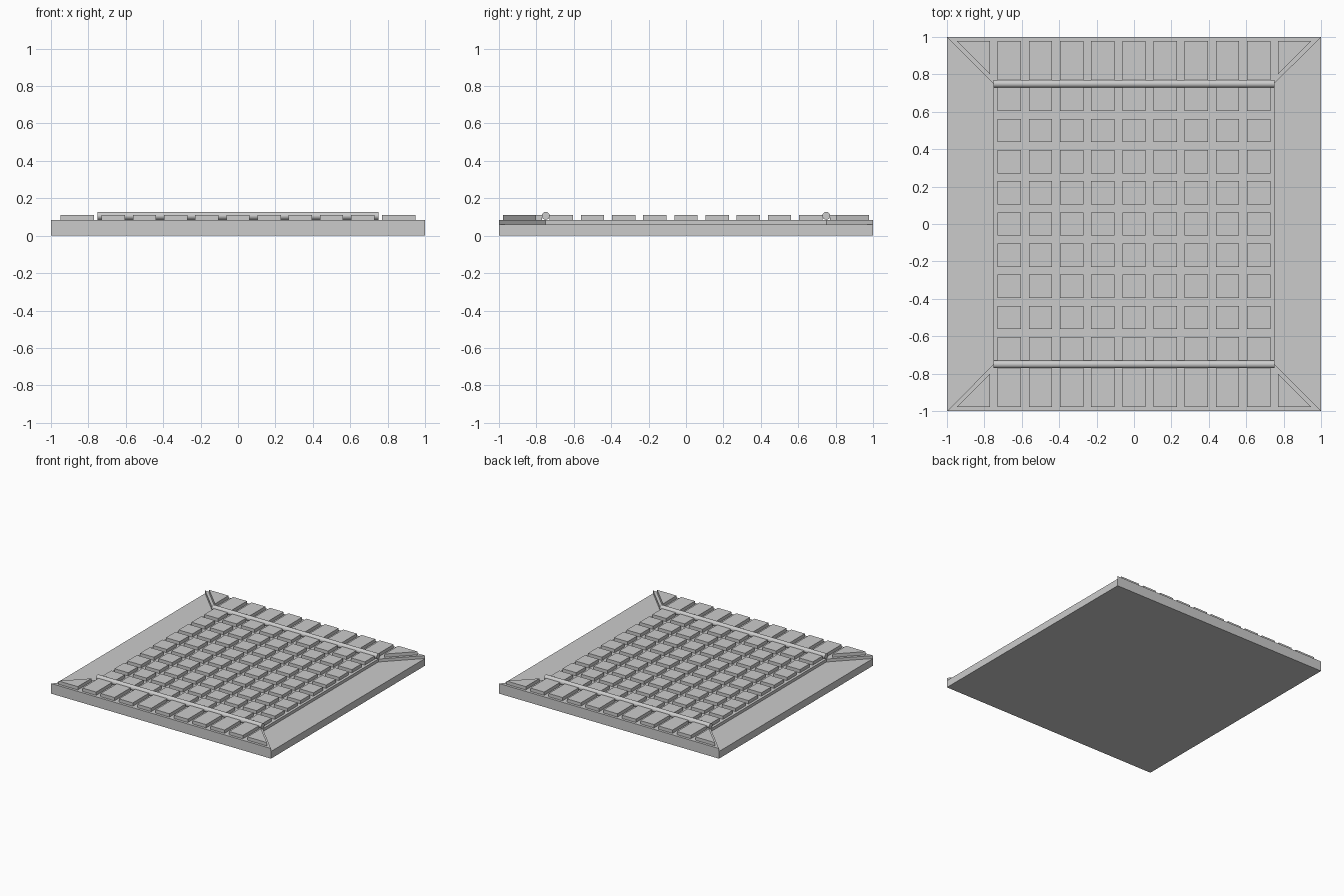
import bpy, bmesh, math

if "Cube" in bpy.data.objects:
    bpy.data.objects.remove(bpy.data.objects["Cube"])

Z_SIDE, Z_TOP, Z_TILE = 0.059, 0.083, 0.11
PITCH, TILE = 1 / 6, 0.125


def finish(bm, name):
    bmesh.ops.remove_doubles(bm, verts=bm.verts, dist=1e-5)
    bmesh.ops.recalc_face_normals(bm, faces=bm.faces)
    mesh = bpy.data.meshes.new(name)
    bm.to_mesh(mesh)
    bm.free()
    obj = bpy.data.objects.new(name, mesh)
    bpy.context.collection.objects.link(obj)
    return obj


def face(bm, pts):
    bm.faces.new([bm.verts.new(p) for p in pts])


def prism(bm, outline, z0, z1):
    n = len(outline)
    face(bm, [(x, y, z0) for x, y in reversed(outline)])
    face(bm, [(x, y, z1) for x, y in outline])
    for i in range(n):
        (ax, ay), (bx, by) = outline[i], outline[(i + 1) % n]
        face(bm, [(ax, ay, z0), (bx, by, z0), (bx, by, z1), (ax, ay, z1)])


def rect(x0, x1, y0, y1):
    return [(x0, y0), (x1, y0), (x1, y1), (x0, y1)]


# Base slab: raised hourglass top with a lower trapezoid ledge on each side
bm = bmesh.new()
face(bm, [(x, y, 0) for x, y in rect(-1, 1, -1, 1)])
face(bm, [(x, y, Z_TOP) for x, y in
          [(-1, -1), (1, -1), (.75, -.75), (.75, .75),
           (1, 1), (-1, 1), (-.75, .75), (-.75, -.75)]])
for s in (-1, 1):
    # Full-height front and back faces
    face(bm, [(-1, s, 0), (1, s, 0), (1, s, Z_SIDE), (1, s, Z_TOP),
              (-1, s, Z_TOP), (-1, s, Z_SIDE)])
    # Ledge, its outer side and the walls stepping up from it
    face(bm, [(s, -1, 0), (s, 1, 0), (s, 1, Z_SIDE), (s, -1, Z_SIDE)])
    edge = [(s, -1), (.75 * s, -.75), (.75 * s, .75), (s, 1)]
    face(bm, [(x, y, Z_SIDE) for x, y in edge])
    for (ax, ay), (bx, by) in zip(edge, edge[1:]):
        face(bm, [(ax, ay, Z_SIDE), (bx, by, Z_SIDE),
                  (bx, by, Z_TOP), (ax, ay, Z_TOP)])
finish(bm, "base_slab")

# Central 9 x 9 grid of raised tiles
centres = [(i - 4) * PITCH for i in range(9)]
h = TILE / 2
bm = bmesh.new()
for x in centres:
    for y in centres:
        prism(bm, rect(x - h, x + h, y - h, y + h), Z_TOP, Z_TILE)
finish(bm, "centre_tiles")

for s, side in ((-1, "front"), (1, "back")):
    # Long border tiles and triangular corner tiles
    bm = bmesh.new()
    for x in centres:
        prism(bm, rect(x - h, x + h, s * .77, s * .979), Z_TOP, Z_TILE)
    for m in (-1, 1):
        prism(bm, [(m * .948, s * .979), (m * .771, s * .979),
                   (m * .771, s * .802)], Z_TOP, Z_TILE)
    finish(bm, side + "_border_tiles")

    # Round divider rod
    bpy.ops.mesh.primitive_cylinder_add(
        vertices=32, radius=.021, depth=1.5, location=(0, s * .75, .106),
        rotation=(0, math.pi / 2, 0))
    rod = bpy.context.object
    rod.name = side + "_rod"
    bpy.ops.object.shade_smooth_by_angle()
